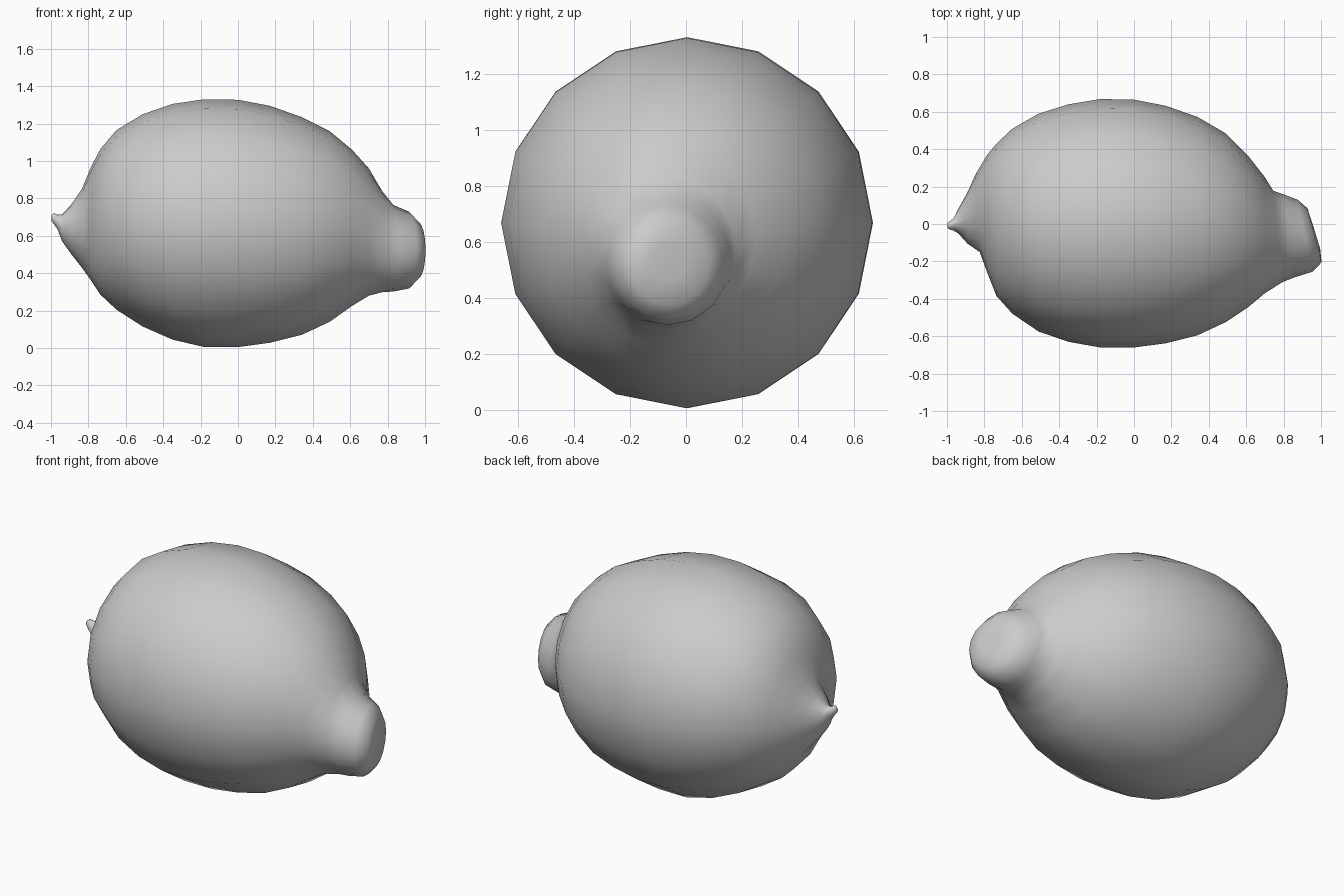
import bpy, bmesh
from math import sin, cos, pi

SIDES = 16
# Rings along the fruit: x, y min, y max, z min, z max, x lean of the +y side
RINGS = [
    (-0.998, -0.020, 0.005, 0.68, 0.71, 0),
    (-0.985, -0.030, 0.015, 0.663, 0.722, 0),
    (-0.965, -0.035, 0.030, 0.635, 0.712, 0),
    (-0.940, -0.050, 0.080, 0.57, 0.715, 0),
    (-0.890, -0.105, 0.17, 0.50, 0.77, 0),
    (-0.835, -0.150, 0.27, 0.43, 0.85, -0.01),
    (-0.785, -0.260, 0.37, 0.36, 0.97, 0),
    (-0.735, -0.385, 0.43, 0.285, 1.065, 0),
    (-0.650, -0.480, 0.51, 0.205, 1.165, 0),
    (-0.510, -0.575, 0.59, 0.115, 1.25, 0),
    (-0.350, -0.630, 0.64, 0.045, 1.305, 0),
    (-0.180, -0.660, 0.668, 0.005, 1.33, 0),
    (0.000, -0.660, 0.665, 0.005, 1.327, 0),
    (0.170, -0.638, 0.632, 0.028, 1.295, 0),
    (0.340, -0.595, 0.572, 0.07, 1.235, 0),
    (0.490, -0.525, 0.485, 0.14, 1.16, 0),
    (0.610, -0.445, 0.365, 0.225, 1.06, 0),
    (0.700, -0.370, 0.250, 0.28, 0.96, 0),
    (0.770, -0.310, 0.178, 0.298, 0.84, -0.025),
    (0.830, -0.285, 0.158, 0.302, 0.765, -0.03),
    (0.915, -0.255, 0.130, 0.318, 0.728, -0.04),
    (0.965, -0.205, 0.085, 0.375, 0.67, -0.038),
    (0.975, -0.130, 0.000, 0.46, 0.59, -0.02),
]

# Lemon body, blossom tip and stem knob as one skin
bm = bmesh.new()
loops = []
for x, y0, y1, z0, z1, lean in RINGS:
    loop = []
    for i in range(SIDES):
        a = 2 * pi * i / SIDES
        loop.append(bm.verts.new((x + lean * sin(a),
                                  (y0 + y1) / 2 + (y1 - y0) / 2 * sin(a),
                                  (z0 + z1) / 2 + (z1 - z0) / 2 * cos(a))))
    loops.append(loop)
for a, b in zip(loops, loops[1:]):
    for i in range(SIDES):
        j = (i + 1) % SIDES
        bm.faces.new((a[i], a[j], b[j], b[i]))
bm.faces.new(loops[0])
bm.faces.new(loops[-1])
bmesh.ops.recalc_face_normals(bm, faces=bm.faces)
for f in bm.faces:
    f.smooth = True
mesh = bpy.data.meshes.new("lemon")
bm.to_mesh(mesh)
bm.free()
lemon = bpy.data.objects.new("lemon", mesh)
bpy.context.collection.objects.link(lemon)
